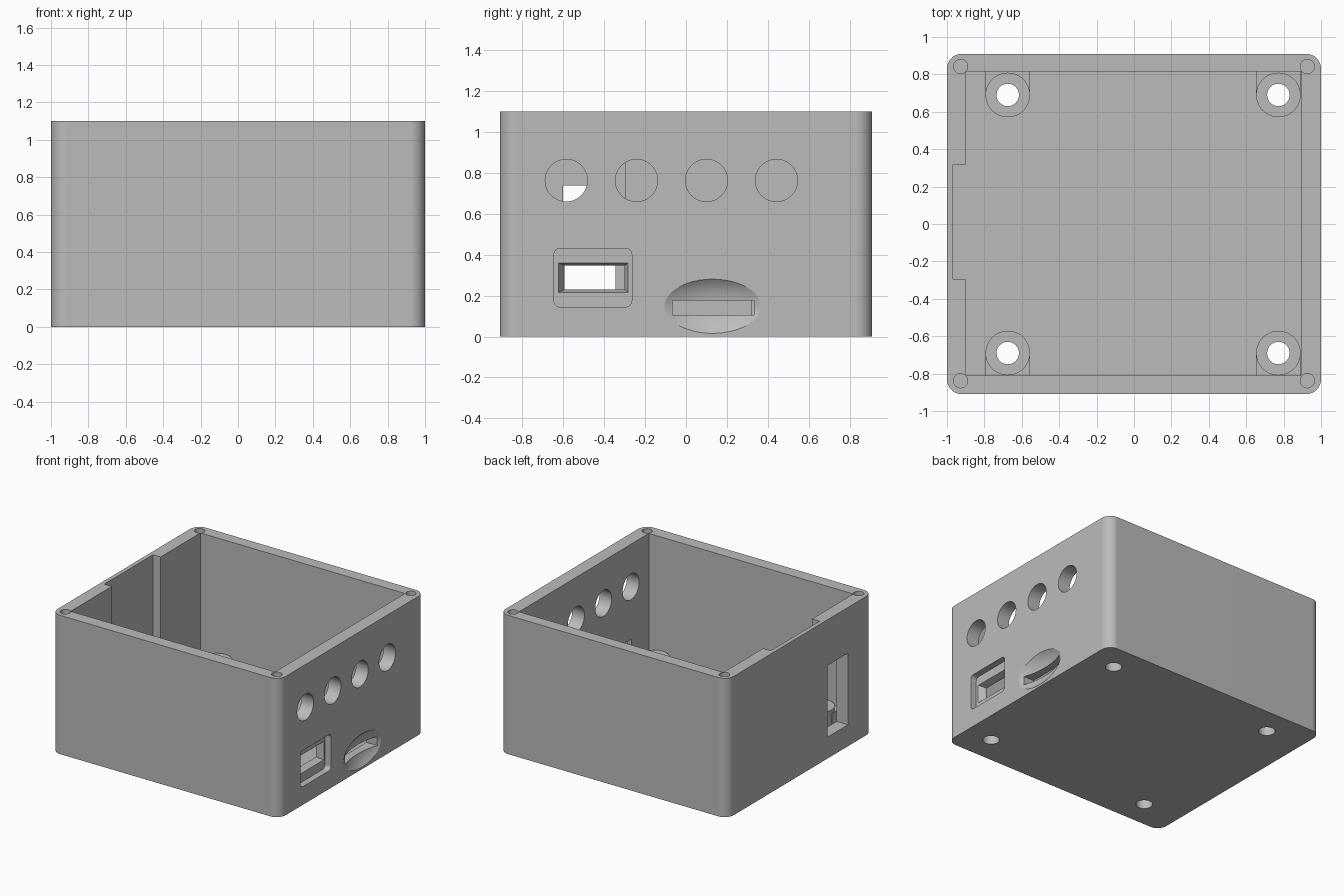
import bpy
import math
from mathutils import Matrix

cube = bpy.data.objects.get("Cube")
if cube:
    bpy.data.objects.remove(cube, do_unlink=True)

grey = bpy.data.materials.new("plain grey")
grey.use_nodes = True
colour = (0.5, 0.5, 0.5, 1)
grey.diffuse_color = colour
grey.node_tree.nodes["Principled BSDF"].inputs["Base Color"].default_value = colour

# Local (u, v, w) to world: side shapes are drawn in (y, z) and pushed along x
SIDE = Matrix(((0, 0, 1, 0), (1, 0, 0, 0), (0, 1, 0, 0), (0, 0, 0, 1)))
UP = Matrix.Identity(4)


def outline(cx, cy, hw, hh, r=0.0, steps=8):
    """Rectangle with optional rounded corners."""
    points = []
    for i, (sx, sy) in enumerate(((1, 1), (-1, 1), (-1, -1), (1, -1))):
        for k in range(steps + 1 if r else 1):
            a = math.pi / 2 * (i + k / steps)
            points.append((cx + sx * (hw - r) + r * math.cos(a),
                           cy + sy * (hh - r) + r * math.sin(a)))
    return points


def loft(name, rings, frame=UP):
    """Closed solid through rings of (points, depth), listed from low to high."""
    n = len(rings[0][0])
    verts = [(u, v, w) for points, w in rings for u, v in points]
    faces = [list(range(n))[::-1], list(range(len(verts) - n, len(verts)))]
    for j in range(len(rings) - 1):
        for i in range(n):
            k = (i + 1) % n
            faces.append([j * n + i, j * n + k, (j + 1) * n + k, (j + 1) * n + i])
    mesh = bpy.data.meshes.new(name)
    mesh.from_pydata(verts, [], faces)
    mesh.transform(frame)
    mesh.materials.append(grey)
    obj = bpy.data.objects.new(name, mesh)
    bpy.context.collection.objects.link(obj)
    return obj


def block(name, u, v, w, frame=UP):
    pts = outline(sum(u) / 2, sum(v) / 2, (u[1] - u[0]) / 2, (v[1] - v[0]) / 2)
    return loft(name, [(pts, w[0]), (pts, w[1])], frame)


def cylinder(name, u, v, r, w, frame=UP):
    pts = outline(u, v, r, r, r, 12)[:]
    pts = [p for i, p in enumerate(pts) if i % 13 != 12]
    return loft(name, [(pts, w[0]), (pts, w[1])], frame)


def combine(target, tool, operation):
    bpy.context.view_layer.objects.active = target
    mod = target.modifiers.new("combine", 'BOOLEAN')
    mod.operation = operation
    mod.solver = 'EXACT'
    mod.object = tool
    bpy.ops.object.modifier_apply(modifier=mod.name)
    bpy.data.objects.remove(tool, do_unlink=True)


# Rounded outer shell, hollowed from the top
shell_outline = outline(0, 0, 1, 0.91, 0.08)
case = loft("enclosure_box", [(shell_outline, 0), (shell_outline, 1.1)])


def cut(tool):
    combine(case, tool, 'DIFFERENCE')


def add(tool):
    combine(case, tool, 'UNION')


FLOOR = 0.07
cut(block("cavity", (-0.9, 0.893), (-0.81, 0.815), (FLOOR, 1.2)))
# Thinned section inside the left-hand wall
cut(block("wall_recess", (-0.967, -0.85), (-0.293, 0.317), (FLOOR, 1.2)))

# Standoffs with corner gussets and through holes
for x in (-0.675, 0.772):
    for s in (-1, 1):
        y = s * 0.69
        gusset_y = sorted((y, s * 0.84))
        add(block("gusset", (x - 0.12, x + 0.118), gusset_y, (0.03, 0.17)))
        add(cylinder("standoff", x, y, 0.119, (0.03, 0.2)))
        cut(cylinder("standoff_hole", x, y, 0.06, (-0.1, 0.3)))

# Blind screw holes in the rim
for x in (-0.927, 0.927):
    for y in (-0.838, 0.842):
        cut(cylinder("rim_screw_hole", x, y, 0.038, (0.75, 1.2)))

# Row of round ports
for y in (-0.585, -0.242, 0.1, 0.442):
    cut(cylinder("round_port", y, 0.763, 0.103, (0.8, 1.1), SIDE))

# Recessed socket opening with a tapered throat
recess = outline(-0.455, 0.288, 0.19, 0.143, 0.03)
cut(loft("socket_recess", [(recess, 0.95), (recess, 1.1)], SIDE))
throat_in = outline(-0.447, 0.288, 0.147, 0.058)
throat_out = outline(-0.453, 0.288, 0.172, 0.074)
cut(loft("socket_throat", [(throat_in, 0.8), (throat_in, 0.905),
                           (throat_out, 0.955)], SIDE))

# Shallow finger scoop and card slot
bpy.ops.mesh.primitive_uv_sphere_add(segments=64, ring_count=32, radius=1)
scoop = bpy.context.object
scoop.data.transform(Matrix.Translation((1.12, 0.13, 0.148))
                     @ Matrix.Diagonal((0.17, 0.332, 0.187, 1)))
scoop.data.materials.append(grey)
cut(scoop)
cut(block("card_slot", (-0.065, 0.332), (0.105, 0.175), (0.8, 1.1), SIDE))

# Window through the opposite wall
cut(block("cable_window", (-0.6, -0.345), (0.17, 0.737), (-1.1, -0.85), SIDE))

# Smooth curved surfaces, crisp edges
bpy.ops.object.select_all(action='DESELECT')
case.select_set(True)
bpy.context.view_layer.objects.active = case
bpy.ops.object.shade_smooth_by_angle(angle=math.radians(25))
weighted = case.modifiers.new("weighted_normals", 'WEIGHTED_NORMAL')
weighted.keep_sharp = True
